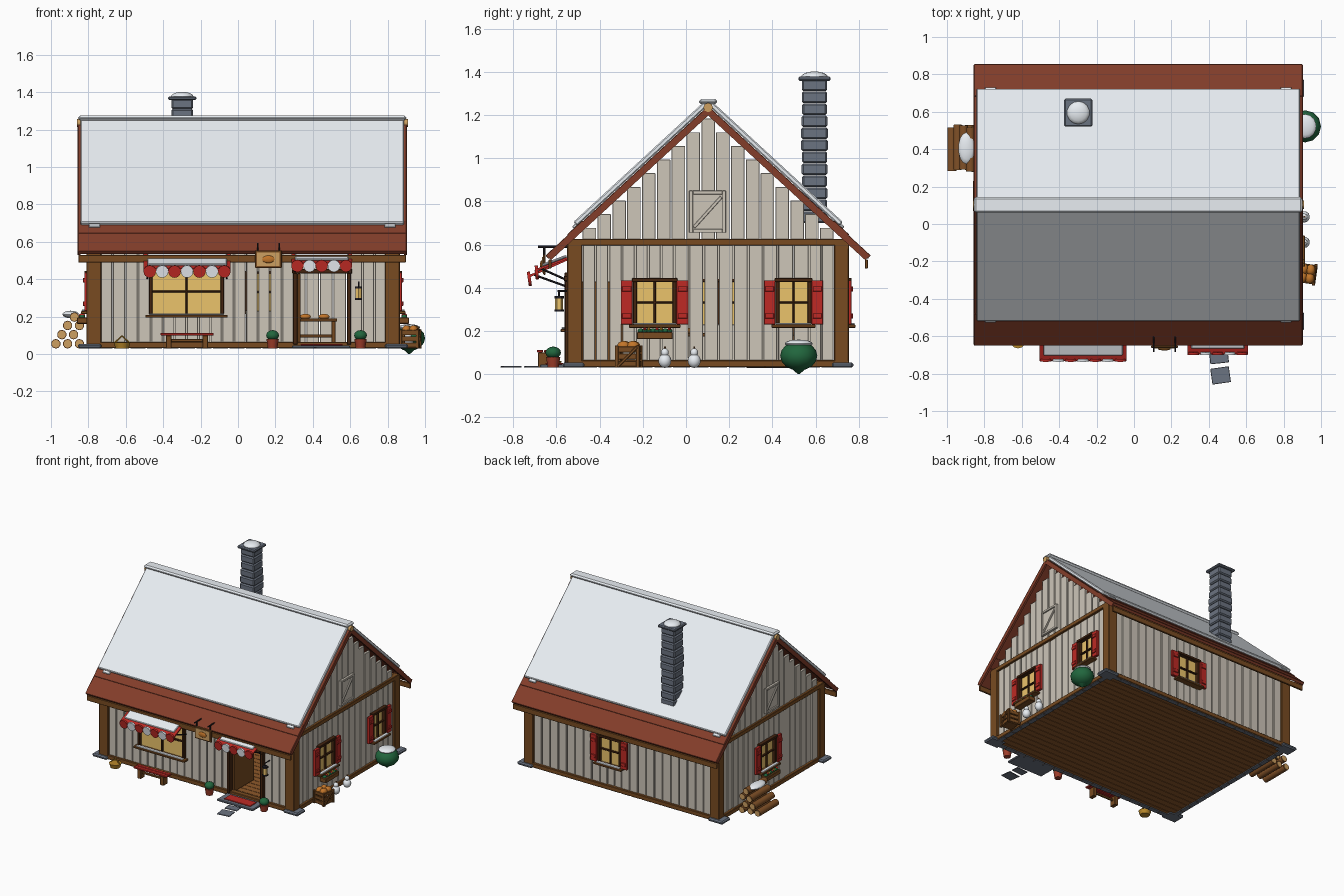
import bpy, bmesh, math, random
from mathutils import Matrix, Vector

if "Cube" in bpy.data.objects:
    bpy.data.objects.remove(bpy.data.objects["Cube"])
random.seed(4)
I = Matrix.Identity(4)
T = lambda x, y, z: Matrix.Translation((x, y, z))
R = lambda deg, ax: Matrix.Rotation(math.radians(deg), 4, ax)
COL = dict(wood=(.47,.30,.15), dark=(.27,.16,.09), board=(.80,.77,.72), roof=(.51,.25,.18), snow=(.91,.93,.95),
           stone=(.42,.45,.50), red=(.74,.18,.16), green=(.15,.40,.25), glass=(.92,.76,.42), iron=(.16,.15,.17),
           tan=(.80,.62,.38), bark=(.50,.32,.17), gold=(.72,.53,.18), terra=(.62,.25,.18), bread=(.76,.46,.18), floor=(.55,.35,.18))
MAT = {}
def mat(c):
    if c not in MAT:
        MAT[c] = bpy.data.materials.new(c)
        MAT[c].diffuse_color = [v ** 2.2 for v in COL[c]] + [1]
    return MAT[c]

def finish(name, bm, col, M=I, bevel=0, smooth=False):
    bmesh.ops.recalc_face_normals(bm, faces=bm.faces[:])
    me = bpy.data.meshes.new(name)
    bm.to_mesh(me); bm.free()
    me.transform(M)
    me.materials.append(mat(col))
    o = bpy.data.objects.new(name, me)
    bpy.context.collection.objects.link(o)
    if bevel:
        b = o.modifiers.new("bevel", 'BEVEL'); b.width = bevel; b.segments = 1
    if smooth:
        bpy.context.view_layer.objects.active = o
        bpy.ops.object.select_all(action='DESELECT'); o.select_set(True)
        bpy.ops.object.shade_smooth_by_angle(angle=math.radians(50))
    return o

def boxes(name, col, specs, M=I, bevel=0):
    """specs: x0,x1,y0,y1,z0,z1 and an optional rotation about the box centre"""
    bm = bmesh.new()
    for s in specs:
        x0, x1, y0, y1, z0, z1 = s[:6]
        rot = s[6] if len(s) > 6 else I
        bmesh.ops.create_cube(bm, size=1, matrix=T((x0+x1)/2, (y0+y1)/2, (z0+z1)/2) @ rot
                              @ Matrix.Diagonal((abs(x1-x0), abs(y1-y0), abs(z1-z0), 1)))
    return finish(name, bm, col, M, bevel)

def rods(name, col, pairs, r, M=I, n=8, r2=None):
    bm = bmesh.new()
    for p, q in pairs:
        p, q = Vector(p), Vector(q)
        m = Matrix.Translation((p+q)/2) @ (q-p).to_track_quat('Z', 'Y').to_matrix().to_4x4()
        bmesh.ops.create_cone(bm, cap_ends=True, segments=n, radius1=r, radius2=r if r2 is None else r2, depth=(q-p).length, matrix=m)
    return finish(name, bm, col, M, 0, True)

def balls(name, col, items, M=I, seg=14):
    """items: x,y,z,rx,ry,rz"""
    bm = bmesh.new()
    for x, y, z, a, b, c in items:
        bmesh.ops.create_uvsphere(bm, u_segments=seg, v_segments=8, radius=1, matrix=T(x, y, z) @ Matrix.Diagonal((a, b, c, 1)))
    return finish(name, bm, col, M, 0, True)

# wall frames: local x runs along the wall, local -y points outward
X0, X1, Y0, Y1, CY = -.81, .865, -.55, .755, .1025
FRONT, BACK = T(0, Y0, 0), T(0, Y1, 0) @ R(180, 'Z')
RIGHT, LEFT = T(X1, 0, 0) @ R(90, 'Z'), T(X0, 0, 0) @ R(-90, 'Z')
SLOPE, RIDGE = .92, 1.245

# vertical board walls with openings (u0,u1,z0,z1)
def wall(name, M, u0, u1, z0, top, holes=()):
    cuts = sorted({u0, u1} | {h[i] for h in holes for i in (0, 1)})
    specs = []
    for a, b in zip(cuts, cuts[1:]):
        n = max(1, round((b-a)/.068))
        for i in range(n):
            l, r = a+(b-a)*i/n, a+(b-a)*(i+1)/n
            y = .014 + random.uniform(0, .006)
            zt, zb = min(top(l), top(r)), z0
            for h in holes:
                if h[0]-.001 < (l+r)/2 < h[1]+.001:
                    if h[2] > zb: specs.append((l+.003, r-.003, y, y+.02, zb, h[2]))
                    zb = h[3]
            if zt > zb + .01: specs.append((l+.003, r-.003, y, y+.02, zb, zt))
    boxes(name, 'board', specs, M, .002)

flat = lambda u: .61
gable = lambda c: lambda u: RIDGE - .03 - abs(u-c)*SLOPE
wall("front_boards", FRONT, X0+.07, X1-.07, .06, flat, [(-.465, -.085, .21, .46), (.30, .60, .05, .45)])
wall("back_boards", BACK, -X1+.07, -X0-.07, .06, flat, [(-.22, -.04, .23, .44)])
wall("right_boards", RIGHT, Y0+.07, Y1-.07, .06, lambda u: .6, [(-.235, -.055, .23, .44), (.425, .57, .23, .44)])
wall("left_boards", LEFT, -Y1+.07, -Y0-.07, .06, lambda u: .6, [(-.24, -.06, .23, .44)])
wall("right_gable_boards", RIGHT, Y0, Y1, .62, gable(CY))
wall("left_gable_boards", LEFT, -Y1, -Y0, .62, gable(-CY))

# timber frame, floor and footing
posts, stones, sills = [], [], []
for x, sx in ((X0, 1), (X1, -1)):
    for y, sy in ((Y0, 1), (Y1, -1)):
        posts.append((x, x+.08*sx, y, y+.07*sy, .05, .61))
        stones.append((x-.045*sx, x+.08*sx, y-.02*sy, y+.08*sy, .03, .055))
    sills += [(x, x+.04*sx, Y0, Y1, z, z+.032) for z in (.033, .595)]
for y, s in ((Y0, 1), (Y1, -1)):
    sills += [(X0, X1, y, y+.04*s, .033, .065), (X0, X1, y, y+.04*s, .58, .62)]
boxes("corner_posts", 'wood', posts, I, .004)
boxes("sill_and_plate_beams", 'wood', sills, I, .003)
boxes("corner_stones", 'stone', stones, I, .008)
boxes("floor_planks", 'floor', [(X0+.02, X1-.02, Y0+.02+i*.0506, Y0+.067+i*.0506, .036, .05) for i in range(25)])
foot = []
for i in range(18):
    x = X0+.06+i*.088
    foot += [(x, x+.08, y, y+.035, .03, .04) for y in (Y0+.005, Y1-.04)]
for i in range(14):
    y = Y0+.06+i*.086
    foot += [(x, x+.035, y, y+.078, .03, .04) for x in (X0+.005, X1-.04)]
boxes("footing_stones", 'stone', foot)

# roof slopes, snow and trim
for s, nm, a in ((1, "back", 0), (-1, "front", 180)):
    M = T(.0225, CY, RIDGE) @ R(a, 'Z') @ R(-math.degrees(math.atan(SLOPE)), 'X')
    boxes(nm+"_roof_planks", 'roof', [(-.8775, .8775, 0, .80, -.022, -.002), (-.8775, .8775, .79, .885, -.02, .002),
                                     (-.8775, .8775, .88, 1.025, -.024, -.002)], M, .002)
    boxes(nm+"_bargeboards", 'roof', [(x-.008, x+.008, 0, 1.02, -.035, -.004) for x in (-.872, .872)], M)
    boxes(nm+"_roof_snow", 'snow', [(-.865, .865, -.01, .825, 0, .025)], M, .006)
    boxes(nm+"_snow_clumps", 'snow', [(x-.03, x+.03, .81, .845, 0, .014) for x in (-.79, .79)], M, .004)
    boxes(nm+"_eave_board", 'wood', [(-.875, .875, CY+s*.7325-.007, CY+s*.7325+.007, .49, .53)], T(.0225, 0, 0), .002)
rods("ridge_pole", 'tan', [((-.862, CY, 1.235), (.908, CY, 1.235))], .022)
boxes("ridge_snow", 'snow', [(-.855, .90, CY-.042, CY+.042, 1.25, 1.275)], I, .01)

# chimney
lay = []
for i in range(12):
    w = .060 + random.uniform(-.003, .003)
    z = .70 + i*.0555
    lay.append((-.298-w, -.298+w, .595-w, .595+w, z, z+.0545))
boxes("chimney_stones", 'stone', lay, I, .008)
boxes("chimney_cap", 'stone', [(-.373, -.223, .52, .67, 1.358, 1.378)], I, .006)
balls("chimney_snow", 'snow', [(-.298, .595, 1.376, .062, .062, .026)])

# windows
def window(name, M, u, w, z0, z1, sw=0, planter=False):
    h, zc = w/2, (z0+z1)/2
    boxes(name+"_glass", 'glass', [(u-h, u+h, .02, .028, z0, z1)], M)
    boxes(name+"_frame", 'dark', [(u-h-.01, u-h+.008, -.006, .035, z0, z1), (u+h-.008, u+h+.01, -.006, .035, z0, z1),
          (u-h-.015, u+h+.015, -.012, .035, z1-.008, z1+.01), (u-.005, u+.005, .005, .03, z0, z1),
          (u-h, u+h, .006, .03, zc-.005, zc+.005)], M, .002)
    boxes(name+"_sill", 'wood', [(u-h-.03, u+h+.03, -.03, .03, z0-.015, z0)], M, .003)
    boxes(name+"_sill_snow", 'snow', [(u-h-.01, u+h+.01, -.026, 0, z0, z0+.008)], M, .003)
    if sw:
        c = [u+s*(h+.012+sw/2) for s in (-1, 1)]
        boxes(name+"_shutters", 'red', [(x-sw/2, x+sw/2, -.012, .01, z0, z1) for x in c], M, .002)
        boxes(name+"_shutter_battens", 'red', [(x-sw/2+.005, x+sw/2-.005, -.019, -.01, z-.012, z+.012) for x in c for z in (z0+.04, z1-.04)], M, .002)
    if planter:
        boxes(name+"_flower_box", 'wood', [(u-.083, u+.083, -.05, .005, z0-.068, z0-.035)], M, .003)
        for col, k in (('green', 0), ('red', 1), ('gold', 2)):
            balls(name+"_plants_"+col, col, [(u-.065+i*.019, -.024, z0-.03+(.006 if k else 0), .014 if not k else .008, .016, .012)
                  for i in range(8) if i % 3 == k or not k], M, 8)
window("shop_window", FRONT, -.275, .38, .21, .46)
window("right_front_window", RIGHT, -.145, .18, .23, .435, .055, True)
window("right_back_window", RIGHT, .4975, .145, .23, .435, .052)
window("left_window", LEFT, -.15, .18, .23, .435, .055, True)
window("back_window", BACK, -.13, .18, .23, .435, .055)

# gable hatches
for nm, M, c in (("right", RIGHT, .10), ("left", LEFT, -.10)):
    boxes(nm+"_hatch", 'board', [(c-.08, c+.08, 0, .015, .66, .845), (c-.085, c-.068, -.01, .01, .655, .85), (c+.068, c+.085, -.01, .01, .655, .85),
          (c-.068, c+.068, -.01, .01, .655, .672), (c-.068, c+.068, -.01, .01, .833, .85),
          (c-.095, c+.095, -.008, .006, .743, .758, R(-48, 'Y'))], M, .002)

# awnings with scalloped edges
def awning(name, u0, u1, depth, zb, zf, n):
    a = math.degrees(math.atan2(zb-zf, depth))
    M = FRONT @ T((u0+u1)/2, 0, zb) @ R(a, 'X')
    h, L = (u1-u0)/2, math.hypot(depth, zb-zf)
    boxes(name+"_cloth", 'red', [(-h, h, -L, 0, -.008, .002)], M)
    boxes(name+"_snow", 'snow', [(-h+.02, h-.02, -L+.035, 0, .002, .014)], M, .004)
    st = 2*h/n
    for k, col in ((0, 'red'), (1, 'snow')):
        cs = [-h+st*(i+.5) for i in range(n) if i % 2 == k]
        rods(f"{name}_scallops_{col}", col, [((x, -L-.008, -.012), (x, -L+.006, -.016)) for x in cs], st*.5, M, 16)
    rods(name+"_struts", 'iron', [((u, -depth*.85, zf+.005), (u, 0, zf-.05)) for u in (u0+.02, u1-.02)], .005, FRONT, 6)
awning("shop_awning", -.505, -.04, .18, .535, .455, 7)
awning("door_awning", .285, .61, .145, .54, .485, 5)

# doorway, open door, step and path
boxes("door_frame", 'dark', [(.295, .318, -.012, .04, .05, .45), (.582, .605, -.012, .04, .05, .45), (.29, .61, -.016, .04, .43, .455)], FRONT, .003)
boxes("open_door", 'wood', [(.318, .334, .03, .27, .055, .43)], FRONT, .002)
boxes("door_step", 'stone', [(.29, .60, -.125, .01, .03, .046)], FRONT, .004)
boxes("door_mat", 'red', [(.335, .56, -.10, -.02, .046, .053)], FRONT, .002)
boxes("path_stones", 'stone', [(.405, .505, -.745, -.685, .03, .037, R(6, 'Z')), (.413, .513, -.852, -.767, .03, .037, R(8, 'Z'))], I, .002)

# inside table with loaves
boxes("table", 'wood', [(.28, .53, -.05, .12, .175, .19)]
      + [(x, x+.02, y, y+.02, .05, .175) for x in (.29, .50) for y in (-.04, .09)] + [(.29, .52, -.035, -.025, .09, .105)], I, .002)
balls("table_loaves", 'bread', [(.36, .03, .2, .03, .02, .015), (.46, .02, .2, .03, .02, .015)])

# hanging sign with a loaf
boxes("sign_frame", 'wood', [(.09, .235, -.662, -.65, .46, .555)], I, .004)
boxes("sign_panel", 'tan', [(.102, .223, -.666, -.655, .472, .543)])
balls("sign_loaf", 'bread', [(.162, -.668, .507, .034, .008, .02)])
rods("sign_bracket", 'iron', [((x, -.54, .59), (x, -.685, .59)) for x in (.105, .22)]
     + [((x, -.656, .59), (x, -.656, .55)) for x in (.105, .22)], .005, I, 6)

# lantern
rods("lantern_arm", 'iron', [((.645, -.53, .385), (.645, -.595, .385)), ((.645, -.588, .385), (.645, -.588, .36))], .004, I, 6)
rods("lantern_glass", 'glass', [((.645, -.588, .30), (.645, -.588, .35))], .018, I, 6)
rods("lantern_caps", 'iron', [((.645, -.588, .29), (.645, -.588, .30)), ((.645, -.588, .35), (.645, -.588, .362))], .022, I, 6)

# bench
boxes("bench_seat", 'red', [(-.415, -.13, y, y+.028, .10, .113) for y in (-.69, -.657)], I, .003)
boxes("bench_legs", 'wood', [(x, x+.03, -.685, -.635, .03, .10) for x in (-.385, -.19)] + [(-.37, -.18, -.667, -.653, .065, .08)], I, .002)

# potted shrubs
for i, x in enumerate((.185, .655)):
    rods(f"pot_{i}", 'terra', [((x, -.615, .03), (x, -.615, .08))], .025, I, 12, .033)
    balls(f"pot_shrub_{i}", 'green', [(x, -.615, .1, .036, .036, .028)], I, 10)

# basket
rods("basket", 'gold', [((-.62, -.62, .03), (-.62, -.62, .062))], .035, I, 12, .045)
rods("basket_handle", 'gold', [((-.66, -.62, .06), (-.62, -.62, .098)), ((-.62, -.62, .098), (-.58, -.62, .06))], .004, I, 6)

# firewood stack
logs = [(-.974, .055), (-.911, .055), (-.848, .055), (-.942, .104), (-.879, .104), (-.911, .153), (-.848, .153), (-.875, .198)]
ends = [(x, random.uniform(.28, .30), random.uniform(.51, .53), z) for x, z in logs]
rods("firewood_bark", 'bark', [((x, a, z), (x, b, z)) for x, a, b, z in ends], .0255, I, 10)
rods("firewood_ends", 'tan', [((x, a-.002, z), (x, b+.002, z)) for x, a, b, z in ends], .021, I, 10)
balls("firewood_snow", 'snow', [(-.895, .405, .212, .045, .085, .02)])

# crate, gourds and bush beside the right wall
CR = T(.922, -.265, .03) @ R(-8, 'Z')
boxes("crate_slats", 'wood', [(s*.042-.005, s*.042+.005, -.05, .05, z, z+.027) for s in (-1, 1) for z in (.005, .038, .071)]
      + [(-.042, .042, s*.047-.005, s*.047+.005, z, z+.027) for s in (-1, 1) for z in (.005, .038, .071)] + [(-.04, .04, -.045, .045, 0, .008)], CR, .002)
boxes("crate_braces", 'wood', [(x*.045-.008, x*.045+.008, y*.05-.008, y*.05+.008, 0, .102) for x in (-1, 1) for y in (-1, 1)]
      + [(.046, .054, -.065, .065, .044, .057, R(45, 'X'))], CR, .002)
balls("crate_loaves", 'bread', [(x, y, .1, .024, .03, .024) for x in (-.018, .02) for y in (-.022, .022)], CR)
for i, y in enumerate((-.098, .038)):
    balls(f"gourd_{i}", 'snow', [(.91, y, .062, .03, .03, .033), (.91, y, .10, .018, .018, .02)])
    rods(f"gourd_stem_{i}", 'bark', [((.91, y, .115), (.912, y, .128))], .005, I, 6)
balls("bush", 'green', [(.915, .522, .085, .085, .086, .068)], I, 12)
rods("bush_base", 'green', [((.915, .522, 0), (.915, .522, .07))], .004, I, 12, .08)
balls("bush_snow", 'snow', [(.915, .522, .142, .06, .065, .018)])

for m in bpy.data.materials:
    if m.users and not m.is_grease_pencil:
        m.use_nodes = True
        m.node_tree.nodes["Principled BSDF"].inputs["Base Color"].default_value = m.diffuse_color
